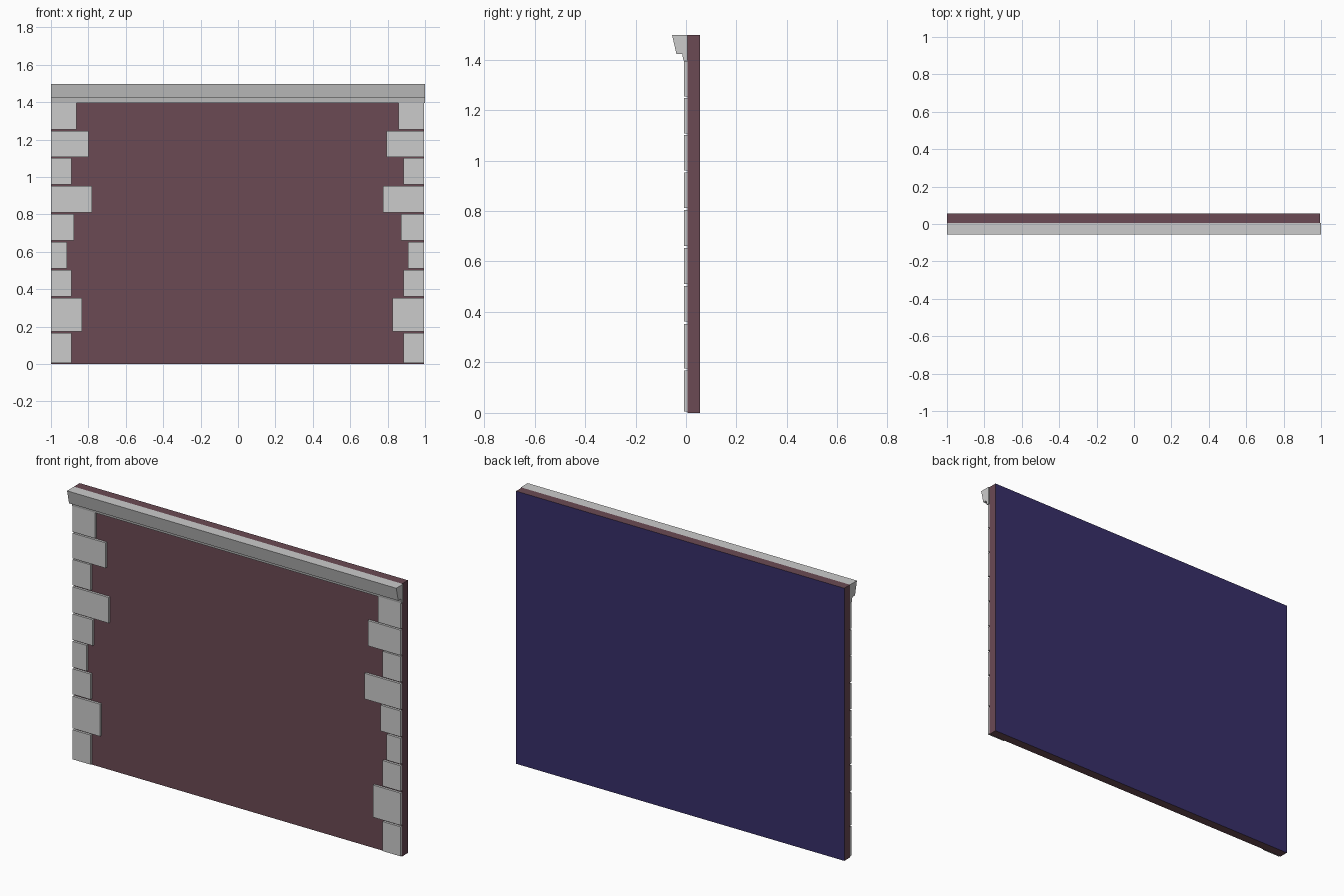
import bpy, bmesh

if "Cube" in bpy.data.objects:
    bpy.data.objects.remove(bpy.data.objects["Cube"])

X0, X1 = -1.0, 0.994      # wall ends
WALL_FRONT, WALL_BACK = 0.005, 0.055
TOP = 1.497


def material(name, rgb):
    m = bpy.data.materials.new(name)
    m.diffuse_color = (*rgb, 1)
    m.use_nodes = True
    m.node_tree.nodes["Principled BSDF"].inputs["Base Color"].default_value = m.diffuse_color
    return m


def finish(name, bm, mats=()):
    bmesh.ops.recalc_face_normals(bm, faces=bm.faces)
    me = bpy.data.meshes.new(name)
    bm.to_mesh(me)
    bm.free()
    for m in mats:
        me.materials.append(m)
    ob = bpy.data.objects.new(name, me)
    bpy.context.collection.objects.link(ob)
    return ob


def add_box(bm, x0, x1, y0, y1, z0, z1):
    verts = bmesh.ops.create_cube(bm, size=1)["verts"]
    for v in verts:
        v.co.x = x1 if v.co.x > 0 else x0
        v.co.y = y1 if v.co.y > 0 else y0
        v.co.z = z1 if v.co.z > 0 else z0


# Wall slab: brick-coloured outside, dark blue inside
bm = bmesh.new()
add_box(bm, X0, X1, WALL_FRONT, WALL_BACK, 0, TOP)
bm.normal_update()
for f in bm.faces:
    f.material_index = 1 if f.normal.y > 0.5 else 0
finish("wall", bm, [material("brick", (0.145, 0.068, 0.088)),
                    material("interior", (0.039, 0.029, 0.144))])

# Corner stones: (bottom, top, width), mirrored to both ends
STONES = [
    (0.005, 0.167, 0.11), (0.175, 0.352, 0.167), (0.362, 0.502, 0.11),
    (0.511, 0.653, 0.085), (0.661, 0.803, 0.123), (0.811, 0.952, 0.22),
    (0.961, 1.102, 0.11), (1.108, 1.247, 0.20), (1.254, 1.395, 0.137),
]
for side in ("left", "right"):
    bm = bmesh.new()
    for z0, z1, w in STONES:
        a, b = (X0, X0 + w) if side == "left" else (X1 - w, X1)
        add_box(bm, a, b, -0.008, WALL_FRONT, z0, z1)
    finish(side + "_corner_stones", bm)

# Cornice: stepped profile (y, z) swept along the top
PROFILE = [(WALL_FRONT, 1.396), (-0.010, 1.396), (-0.015, 1.422),
           (-0.038, 1.422), (-0.055, TOP), (WALL_FRONT, TOP)]
bm = bmesh.new()
face = bm.faces.new([bm.verts.new((X0, y, z)) for y, z in PROFILE])
ext = bmesh.ops.extrude_face_region(bm, geom=[face], use_keep_orig=True)
moved = [g for g in ext["geom"] if isinstance(g, bmesh.types.BMVert)]
bmesh.ops.translate(bm, verts=moved, vec=(1.0 - X0, 0, 0))
finish("cornice", bm)
